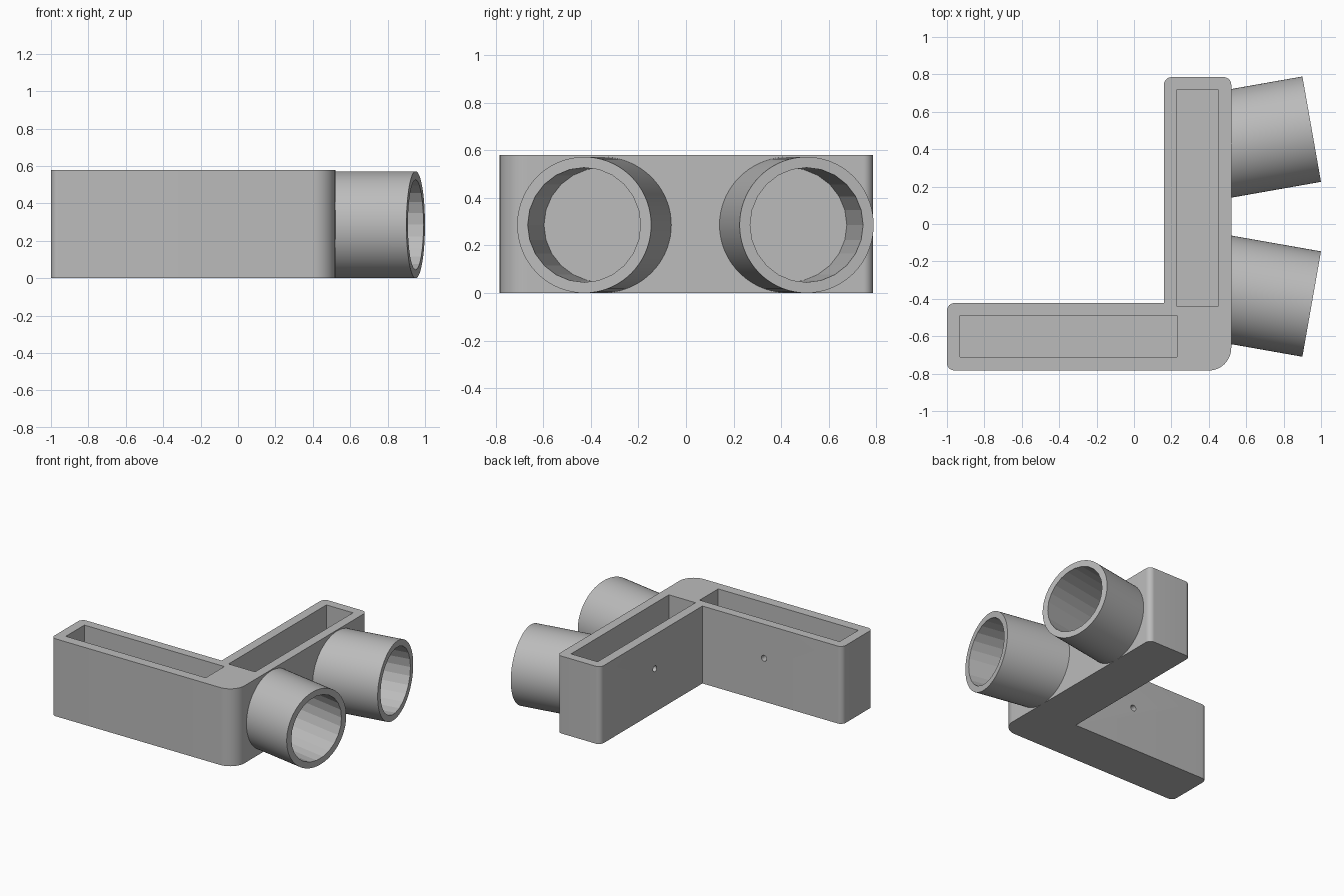
import bpy
import bmesh
from math import sin, cos, pi, radians
from mathutils import Vector

if "Cube" in bpy.data.objects:
    bpy.data.objects.remove(bpy.data.objects["Cube"], do_unlink=True)

HEIGHT, FLOOR = 0.58, 0.07
FACE_X = 0.52          # outer face that carries the tubes

grey = bpy.data.materials.new("plain grey")
grey.use_nodes = True
grey.diffuse_color = (0.5, 0.5, 0.5, 1)
grey.node_tree.nodes["Principled BSDF"].inputs["Base Color"].default_value = (0.5, 0.5, 0.5, 1)


def add_object(name, bm):
    bmesh.ops.recalc_face_normals(bm, faces=bm.faces)
    mesh = bpy.data.meshes.new(name)
    bm.to_mesh(mesh)
    bm.free()
    mesh.materials.append(grey)
    obj = bpy.data.objects.new(name, mesh)
    bpy.context.collection.objects.link(obj)
    return obj


def activate(obj):
    bpy.ops.object.select_all(action="DESELECT")
    obj.select_set(True)
    bpy.context.view_layer.objects.active = obj


def smooth(obj):
    activate(obj)
    bpy.ops.object.shade_smooth_by_angle(angle=radians(10))


def rounded_outline(corners, segments=12):
    """Replace each (x, y, radius) right-angle corner by an arc."""
    points = []
    for i, (x, y, r) in enumerate(corners):
        here = Vector((x, y))
        if r == 0:
            points.append(here)
            continue
        back = (Vector(corners[i - 1][:2]) - here).normalized()
        ahead = (Vector(corners[(i + 1) % len(corners)][:2]) - here).normalized()
        centre = here + (back + ahead) * r
        for k in range(segments + 1):
            a = k / segments * pi / 2
            points.append(centre - ahead * r * cos(a) - back * r * sin(a))
    return points


def prism(name, outline, z0, z1):
    bm = bmesh.new()
    base = bm.faces.new([bm.verts.new((p[0], p[1], z0)) for p in outline])
    top = bmesh.ops.extrude_face_region(bm, geom=[base])["geom"]
    bmesh.ops.translate(bm, vec=(0, 0, z1 - z0),
                        verts=[v for v in top if isinstance(v, bmesh.types.BMVert)])
    return add_object(name, bm)


def pocket(name, x0, x1, y0, y1):
    return prism(name, [(x0, y0), (x1, y0), (x1, y1), (x0, y1)], FLOOR, HEIGHT + 0.1)


def screw_hole(name, location, axis):
    bm = bmesh.new()
    bmesh.ops.create_cone(bm, cap_ends=True, segments=24, radius1=0.022, radius2=0.022, depth=0.16)
    bm.transform(Vector(axis).to_track_quat("Z", "Y").to_matrix().to_4x4())
    bmesh.ops.translate(bm, vec=location, verts=bm.verts)
    return add_object(name, bm)


# L-shaped corner body
body = prism("corner_body", rounded_outline([
    (-1, -0.783, 0.04), (FACE_X, -0.783, 0.12), (FACE_X, 0.785, 0.04),
    (0.16, 0.785, 0.04), (0.16, -0.423, 0), (-1, -0.423, 0.04)]), 0, HEIGHT)

# Open pockets in both arms, and a screw hole through each inner wall
hole_z = (FLOOR + HEIGHT) / 2
cutters = [
    pocket("long_pocket_cutter", -0.93, 0.23, -0.71, -0.49),
    pocket("side_pocket_cutter", 0.23, 0.45, -0.44, 0.718),
    screw_hole("long_hole_cutter", (-0.35, -0.45, hole_z), (0, 1, 0)),
    screw_hole("side_hole_cutter", (0.19, 0.14, hole_z), (1, 0, 0)),
]
activate(body)
for cutter in cutters:
    cut = body.modifiers.new("cut", "BOOLEAN")
    cut.operation = "DIFFERENCE"
    cut.solver = "EXACT"
    cut.object = cutter
    bpy.ops.object.modifier_apply(modifier=cut.name)
    bpy.data.objects.remove(cutter, do_unlink=True)
smooth(body)


# Angled tubes, trimmed flush against the outer face
def tube(name, end_y, angle, outer=0.286, inner=0.241):
    axis = Vector((cos(angle), sin(angle), 0))
    side = Vector((-sin(angle), cos(angle), 0))
    up = Vector((0, 0, 1))
    end = Vector((0.95, end_y, outer))
    bm = bmesh.new()
    rims = []
    for radius, count in ((outer, 72), (inner, 24)):
        rim, root = [], []
        for k in range(count):
            a = 2 * pi * k / count
            p = end + (side * cos(a) + up * sin(a)) * radius
            rim.append(bm.verts.new(p))
            root.append(bm.verts.new(p - axis * ((p.x - FACE_X + 0.003) / axis.x)))
        for k in range(count):
            n = (k + 1) % count
            bm.faces.new((rim[k], rim[n], root[n], root[k]))
        rims.append(rim)
    # Flat ring at the mouth: three outer steps for every inner step
    big, small = rims
    for k in range(len(small)):
        arc = [big[(3 * k + j) % len(big)] for j in range(4)]
        bm.faces.new(arc + [small[(k + 1) % len(small)], small[k]])
    smooth(add_object(name, bm))


tube("back_tube", 0.507, radians(10))
tube("front_tube", -0.428, radians(-10))
